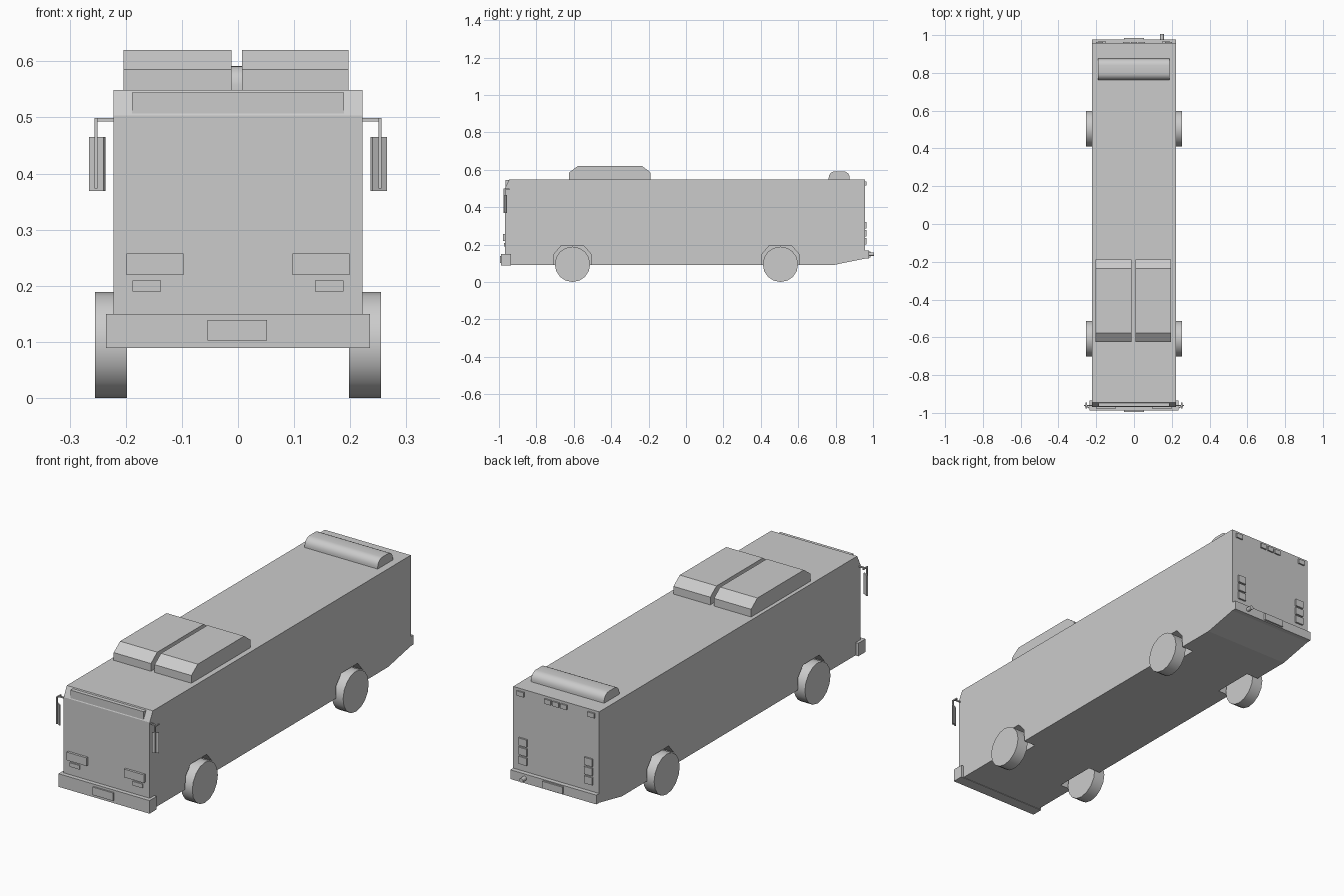
import bpy, bmesh, math
from mathutils import Matrix

cube = bpy.data.objects.get("Cube")
if cube:
    bpy.data.objects.remove(cube, do_unlink=True)

grey = bpy.data.materials.new("plain grey")
grey.use_nodes = True
grey.diffuse_color = (0.6, 0.6, 0.6, 1)
grey.node_tree.nodes["Principled BSDF"].inputs["Base Color"].default_value = (0.6, 0.6, 0.6, 1)


def finish(name, bm):
    bmesh.ops.recalc_face_normals(bm, faces=bm.faces)
    mesh = bpy.data.meshes.new(name)
    bm.to_mesh(mesh)
    bm.free()
    mesh.materials.append(grey)
    ob = bpy.data.objects.new(name, mesh)
    bpy.context.collection.objects.link(ob)
    return ob


def box(name, x, y, z, turn=0):
    """Box from (low, high) ranges, optionally turned about its own vertical axis."""
    bm = bmesh.new()
    bmesh.ops.create_cube(bm, size=1)
    size = [b - a for a, b in (x, y, z)]
    mid = [(a + b) / 2 for a, b in (x, y, z)]
    bmesh.ops.transform(bm, verts=bm.verts, matrix=Matrix.Translation(mid)
                        @ Matrix.Rotation(turn, 4, 'Z') @ Matrix.Diagonal((*size, 1)))
    return finish(name, bm)


def prism(name, profile, x0, x1):
    """Side profile of (y, z) points extruded across x."""
    bm = bmesh.new()
    face = bm.faces.new([bm.verts.new((x0, y, z)) for y, z in profile])
    new = bmesh.ops.extrude_face_region(bm, geom=[face])["geom"]
    bmesh.ops.translate(bm, vec=(x1 - x0, 0, 0),
                        verts=[v for v in new if isinstance(v, bmesh.types.BMVert)])
    return finish(name, bm)


def cylinder(name, radius, length, centre, axis, sides):
    bm = bmesh.new()
    bmesh.ops.create_cone(bm, cap_ends=True, segments=sides, radius1=radius,
                          radius2=radius, depth=length)
    bmesh.ops.transform(bm, verts=bm.verts, matrix=Matrix.Translation(centre)
                        @ Matrix.Rotation(math.pi / 2, 4, axis))
    return finish(name, bm)


def select(ob):
    bpy.ops.object.select_all(action='DESELECT')
    ob.select_set(True)
    bpy.context.view_layer.objects.active = ob


def smooth(ob):
    select(ob)
    bpy.ops.object.shade_smooth_by_angle(angle=math.radians(40))


def span(side, a, b):
    """Range a..b on one side of the centre line."""
    return tuple(sorted((side * a, side * b)))


SIDES = (("left", 1), ("right", -1))
AXLES = (("front", -0.607), ("rear", 0.505))

# Body shell with sloped brow and rising tail
body = prism("body", [(-0.968, 0.091), (-0.968, 0.503), (-0.945, 0.549), (0.957, 0.549),
                      (0.957, 0.125), (0.79, 0.091)], -0.222, 0.222)

# Wheels and wheel wells
arch = [(-0.102, 0.04), (-0.098, 0.15), (-0.06, 0.194), (0.06, 0.194), (0.098, 0.15), (0.102, 0.04)]
for end, y in AXLES:
    for side, s in SIDES:
        cutter = prism("well_cutter", [(y + a, z) for a, z in arch], s * 0.16, s * 0.3)
        cutter.hide_render = True
        mod = body.modifiers.new("well", 'BOOLEAN')
        mod.operation = 'DIFFERENCE'
        mod.solver = 'EXACT'
        mod.object = cutter
        select(body)
        bpy.ops.object.modifier_apply(modifier=mod.name)
        bpy.data.objects.remove(cutter, do_unlink=True)
        smooth(cylinder(f"{end}_{side}_wheel", 0.0945, 0.057, (s * 0.2265, y, 0.0945), 'Y', 16))

# Destination sign set into the brow
box("destination_sign", (-0.189, 0.189), (-0.966, -0.935), (0.505, 0.544))

# Bumpers and number plates
box("front_bumper", (-0.235, 0.235), (-0.988, -0.935), (0.089, 0.15))
box("front_plate", (-0.054, 0.052), (-0.995, -0.985), (0.102, 0.139))
box("rear_bumper", (-0.222, 0.222), (0.95, 0.978), (0.125, 0.168))
box("rear_plate", (-0.052, 0.052), (0.975, 0.986), (0.13, 0.163))
cylinder("tail_pipe", 0.01, 0.04, (0.148, 0.985, 0.148), 'X', 12)

# Twin roof air units
unit = [(-0.625, 0.545), (-0.625, 0.585), (-0.578, 0.62), (-0.235, 0.62), (-0.189, 0.585), (-0.189, 0.545)]
prism("left_roof_unit", unit, 0.007, 0.197)
prism("right_roof_unit", unit, -0.204, -0.012)

# Rounded rear roof pod
pod = [(0.763, 0.545), (0.875, 0.545)]
for y, start in ((0.84, 0), (0.798, 90)):
    for step in range(6):
        a = math.radians(start + step * 18)
        pod.append((y + 0.035 * math.cos(a), 0.558 + 0.034 * math.sin(a)))
smooth(prism("rear_roof_pod", pod, -0.19, 0.187))

for side, s in SIDES:
    # Head and fog lamps
    box(f"{side}_headlight", span(s, 0.097, 0.199), (-0.979, -0.96), (0.219, 0.257))
    box(f"{side}_fog_light", span(s, 0.137, 0.188), (-0.974, -0.96), (0.19, 0.209))

    # Mirrors on hanging brackets
    box(f"{side}_mirror_arm", span(s, 0.215, 0.256), (-0.963, -0.957), (0.493, 0.499))
    box(f"{side}_mirror_brace", span(s, 0.25, 0.256), (-0.975, -0.945), (0.493, 0.499))
    box(f"{side}_mirror_rod", span(s, 0.25, 0.256), (-0.976, -0.97), (0.373, 0.499))
    box(f"{side}_mirror", span(s, 0.236, 0.266), (-0.969, -0.963), (0.369, 0.465), s * 0.5)

    # Tail lamp stacks and top markers
    for i in range(3):
        z = 0.2 + i * 0.043
        box(f"{side}_tail_light_{i}", span(s, 0.148, 0.19), (0.95, 0.965), (z, z + 0.035))
    box(f"{side}_top_marker", span(s, 0.165, 0.2), (0.95, 0.964), (0.515, 0.537))

for i in (-1, 0, 1):
    box(f"centre_marker_{i + 1}", (i * 0.041 - 0.016, i * 0.041 + 0.016), (0.95, 0.964), (0.515, 0.537))
